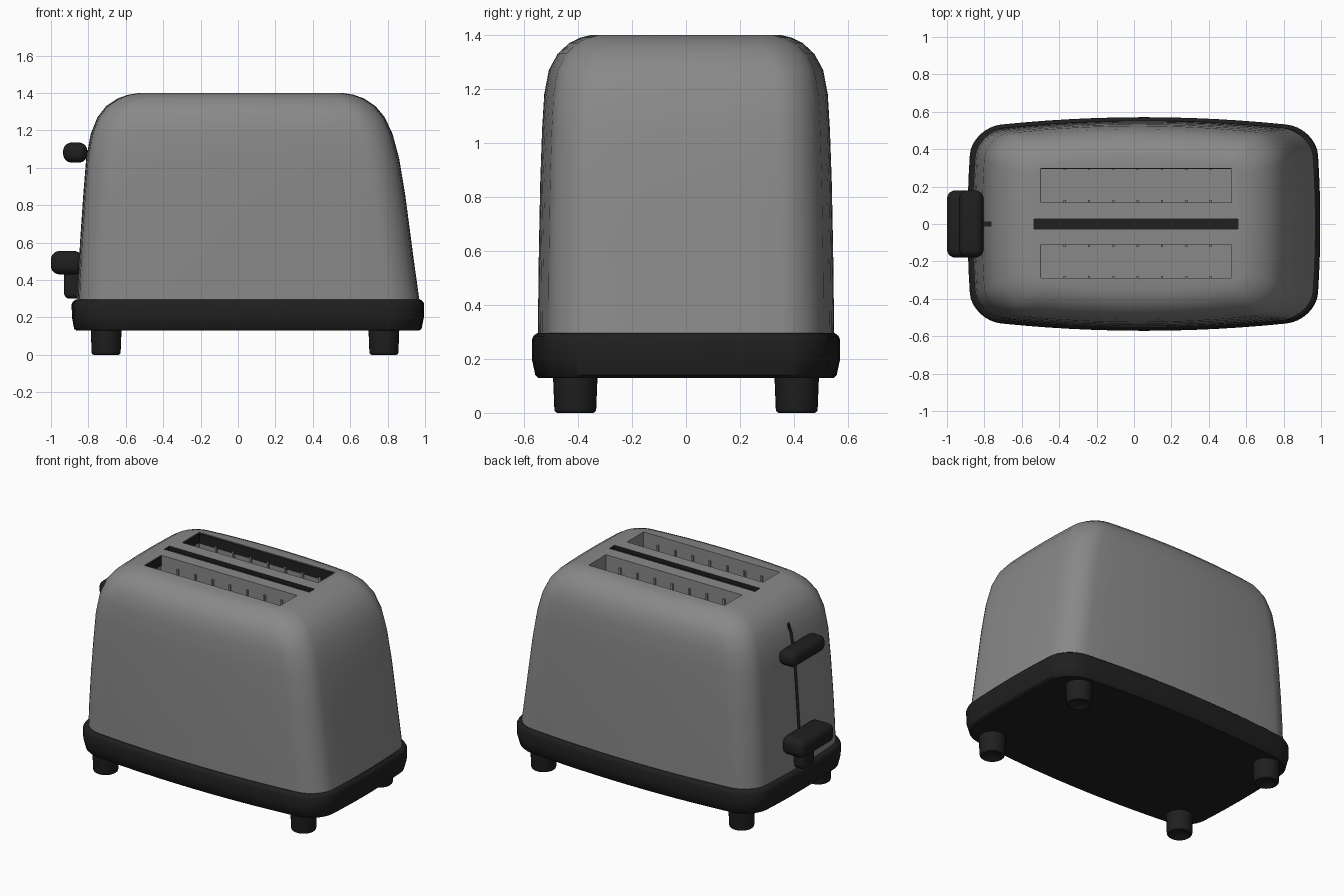
import bpy, bmesh, math
from mathutils import Vector

if "Cube" in bpy.data.objects:
    bpy.data.objects.remove(bpy.data.objects["Cube"])


def material(name, c):
    m = bpy.data.materials.new(name)
    m.diffuse_color = (c, c, c, 1)
    m.use_nodes = True
    m.node_tree.nodes["Principled BSDF"].inputs["Base Color"].default_value = m.diffuse_color
    return m


STEEL = material("brushed_grey", 0.25)
BLACK = material("black_plastic", 0.014)


def finish(name, bm, mats, smooth=True):
    bmesh.ops.recalc_face_normals(bm, faces=bm.faces[:])
    me = bpy.data.meshes.new(name)
    bm.to_mesh(me)
    bm.free()
    ob = bpy.data.objects.new(name, me)
    bpy.context.collection.objects.link(ob)
    for m in mats:
        me.materials.append(m)
    if smooth:
        shade(ob)
    return ob


def shade(ob):
    bpy.ops.object.select_all(action='DESELECT')
    ob.select_set(True)
    bpy.context.view_layer.objects.active = ob
    bpy.ops.object.shade_smooth_by_angle(angle=math.radians(35))


def outline(x0, x1, hy, r, z):
    """Rounded rectangle whose four sides bow gently outward."""
    a, b, cx = (x1 - x0) / 2, hy, (x0 + x1) / 2
    corners = [(1, 1, 0), (-1, 1, 90), (-1, -1, 180), (1, -1, 270)]
    pts = []
    for sx, sy, start in corners:
        for i in range(9):
            t = math.radians(start + 90 * i / 8)
            pts.append((sx * (a - r) + r * math.cos(t), sy * (b - r) + r * math.sin(t)))
        # subdivide the side that follows this corner
        n = 12 if sx * sy > 0 else 7
        ax, ay = pts[-1]
        ex = -ax if sx * sy > 0 else ax
        ey = ay if sx * sy > 0 else -ay
        for i in range(1, n):
            pts.append((ax + (ex - ax) * i / n, ay + (ey - ay) * i / n))
    return [(cx + x * (1 - 0.025 * (y / b) ** 2), y * (1 - 0.10 * (x / a) ** 2), z) for x, y in pts]


def loft(name, rings, mat):
    bm = bmesh.new()
    loops = [[bm.verts.new(p) for p in outline(x0, x1, hy, r, z)] for z, x0, x1, hy, r in rings]
    for lo, hi in zip(loops, loops[1:]):
        for i in range(len(lo)):
            j = (i + 1) % len(lo)
            bm.faces.new((lo[i], lo[j], hi[j], hi[i]))
    bm.faces.new(loops[0][::-1])
    bm.faces.new(loops[-1])
    return finish(name, bm, mat)


def add_box(bm, lo, hi):
    lo, hi = Vector(lo), Vector(hi)
    vs = bmesh.ops.create_cube(bm, size=1)["verts"]
    for v in vs:
        v.co = Vector(((lo[i] + hi[i]) / 2 + v.co[i] * (hi[i] - lo[i]) for i in range(3)))


def box(name, lo, hi, mat, bevel=0.0):
    bm = bmesh.new()
    add_box(bm, lo, hi)
    if bevel:
        bmesh.ops.bevel(bm, geom=bm.edges[:], offset=bevel, segments=5, profile=0.5, affect='EDGES')
    return finish(name, bm, [mat])


# shell
shell = loft("toaster_shell", [
    (0.28, -0.860, 0.972, 0.548, 0.15), (0.45, -0.853, 0.948, 0.547, 0.15),
    (0.60, -0.845, 0.928, 0.545, 0.15), (0.85, -0.828, 0.895, 0.540, 0.15),
    (1.05, -0.812, 0.862, 0.533, 0.15), (1.18, -0.788, 0.827, 0.525, 0.15),
    (1.27, -0.752, 0.785, 0.508, 0.15), (1.33, -0.705, 0.735, 0.475, 0.14),
    (1.37, -0.645, 0.675, 0.432, 0.12), (1.39, -0.590, 0.620, 0.390, 0.09),
    (1.40, -0.530, 0.560, 0.350, 0.04)], [STEEL, BLACK])

# bread slots, top groove and lever track cut from the shell
SLOTS = {"rear": (0.115, 0.30), "front": (-0.29, -0.11)}
cut = bmesh.new()
for y0, y1 in SLOTS.values():
    add_box(cut, (-0.50, y0, 1.02), (0.52, y1, 1.5))
add_box(cut, (-0.535, -0.028, 1.375), (0.555, 0.028, 1.5))
add_box(cut, (-1.0, -0.012, 0.35), (-0.765, 0.012, 1.26))
cutter = finish("slot_cutter", cut, [STEEL], False)
cutter.hide_render = True
mod = shell.modifiers.new("slots", 'BOOLEAN')
mod.operation, mod.solver, mod.object = 'DIFFERENCE', 'EXACT', cutter
bpy.ops.object.select_all(action='DESELECT')
bpy.context.view_layer.objects.active = shell
shell.select_set(True)
bpy.ops.object.modifier_apply(modifier=mod.name)
bpy.data.objects.remove(cutter)
me = shell.data
for p in me.polygons:
    # faces lying wholly within the narrow centre strip belong to the grooves
    p.material_index = int(all(abs(me.vertices[i].co.y) < 0.03 for i in p.vertices))
shade(shell)

# dark slot liners and grey bread guides
for side, (y0, y1) in SLOTS.items():
    box(side + "_slot_end_liner", (-0.502, y0, 1.33), (-0.496, y1, 1.394), BLACK)
    bm = bmesh.new()
    for k in range(7):
        x = -0.37 + 0.13 * k
        for y in (y0 + 0.006, y1 - 0.006):
            add_box(bm, (x - 0.006, y - 0.006, 1.02), (x + 0.006, y + 0.006, 1.34))
    finish(side + "_bread_guides", bm, [STEEL])
box("rear_slot_liner", (-0.50, 0.294, 1.325), (0.52, 0.301, 1.394), BLACK)

# base
loft("base", [
    (0.130, -0.865, 0.970, 0.548, 0.15), (0.140, -0.877, 0.982, 0.558, 0.16),
    (0.200, -0.888, 0.994, 0.571, 0.16), (0.270, -0.890, 0.996, 0.571, 0.16),
    (0.285, -0.883, 0.990, 0.565, 0.16), (0.295, -0.868, 0.976, 0.552, 0.15)], [BLACK])

# feet
for end, x in (("left", -0.705), ("right", 0.78)):
    for side, y in (("front", -0.41), ("back", 0.41)):
        bm = bmesh.new()
        bmesh.ops.create_cone(bm, cap_ends=True, segments=28, radius1=0.077, radius2=0.083, depth=0.15)
        bmesh.ops.translate(bm, verts=bm.verts[:], vec=(x, y, 0.075))
        rim = [e for e in bm.edges if all(v.co.z < 0.01 for v in e.verts)]
        bmesh.ops.bevel(bm, geom=rim, offset=0.012, segments=3, profile=0.5, affect='EDGES')
        # recessed screw hole
        bottom = [f for f in bm.faces if all(v.co.z < 0.001 for v in f.verts)]
        bmesh.ops.inset_region(bm, faces=bottom, thickness=0.035)
        bmesh.ops.translate(bm, verts=list({v for f in bottom for v in f.verts}), vec=(0, 0, 0.02))
        finish(f"{side}_{end}_foot", bm, [BLACK])

# levers on the left end
box("upper_lever", (-0.935, -0.18, 1.028), (-0.805, 0.18, 1.135), BLACK, 0.045)
box("lower_lever", (-1.0, -0.18, 0.43), (-0.83, 0.18, 0.555), BLACK, 0.045)
box("lower_lever_bracket", (-0.93, -0.065, 0.30), (-0.83, 0.065, 0.46), BLACK, 0.03)
